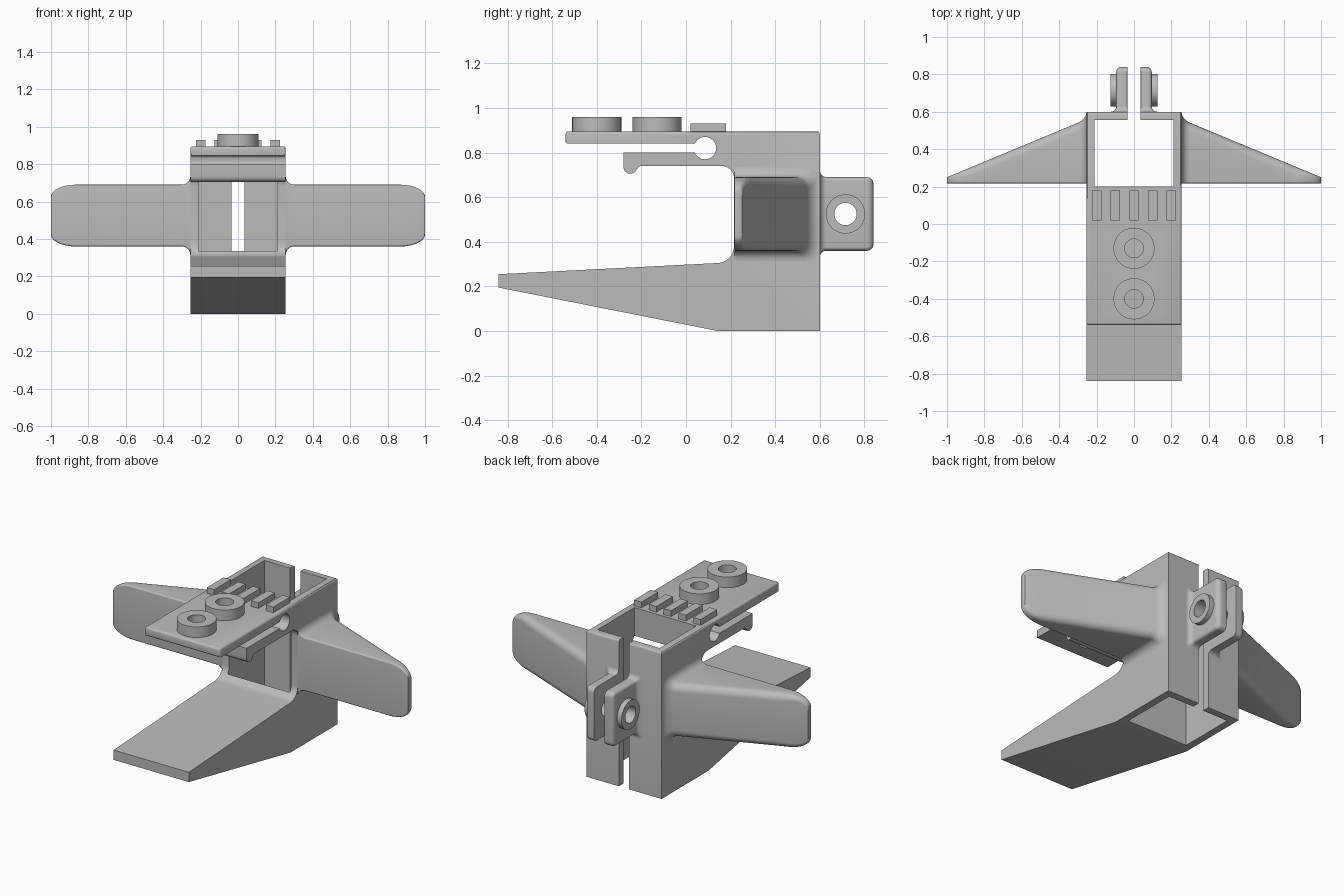
import bpy, bmesh
from math import sin, cos, pi, sqrt, radians
from mathutils import Matrix, Vector

if "Cube" in bpy.data.objects:
    bpy.data.objects.remove(bpy.data.objects["Cube"], do_unlink=True)

grey = bpy.data.materials.new("plain grey")
grey.use_nodes = True
grey.diffuse_color = (0.5, 0.5, 0.5, 1)
grey.node_tree.nodes["Principled BSDF"].inputs["Base Color"].default_value = (0.5, 0.5, 0.5, 1)


def make(name, bm):
    bmesh.ops.recalc_face_normals(bm, faces=bm.faces[:])
    mesh = bpy.data.meshes.new(name)
    bm.to_mesh(mesh)
    bm.free()
    mesh.materials.append(grey)
    ob = bpy.data.objects.new(name, mesh)
    bpy.context.collection.objects.link(ob)
    return ob


def box(name, lo, hi):
    bm = bmesh.new()
    lo, hi = Vector(lo), Vector(hi)
    bmesh.ops.create_cube(bm, size=1, matrix=Matrix.Translation((lo + hi) / 2) @ Matrix.Diagonal((*(hi - lo), 1)))
    return make(name, bm)


def cylinder(name, centre, radius, depth, axis="Z"):
    bm = bmesh.new()
    turn = Matrix.Rotation(pi / 2, 4, "Y") if axis == "X" else Matrix()
    bmesh.ops.create_cone(bm, cap_ends=True, segments=48, radius1=radius, radius2=radius,
                          depth=depth, matrix=Matrix.Translation(centre) @ turn)
    return make(name, bm)


def activate(ob):
    bpy.ops.object.select_all(action="DESELECT")
    ob.select_set(True)
    bpy.context.view_layer.objects.active = ob


def cut(targets, cutter):
    cutter.hide_render = True
    for ob in targets:
        mod = ob.modifiers.new("cut", "BOOLEAN")
        mod.operation, mod.solver, mod.object = "DIFFERENCE", "EXACT", cutter
        activate(ob)
        bpy.ops.object.modifier_apply(modifier=mod.name)
    bpy.data.objects.remove(cutter, do_unlink=True)


def arc(cy, cz, r, a0, a1, n=10):
    angles = [radians(a0 + (a1 - a0) * i / n) for i in range(n + 1)]
    return [(cy + r * cos(a), cz + r * sin(a)) for a in angles]


def rounded_section(u0, u1, h, r0, r1):
    """Rounded rectangle, with its own radius on each side."""
    return (arc(u0 + r0, -h + r0, r0, 180, 270, 6) + arc(u1 - r1, -h + r1, r1, 270, 360, 6)
            + arc(u1 - r1, h - r1, r1, 0, 90, 6) + arc(u0 + r0, h - r0, r0, 90, 180, 6))


def loft(name, stations, place):
    """Skin rounded sections; place maps (along, u, v) to a point."""
    bm = bmesh.new()
    rings = [[bm.verts.new(place(t, u, v)) for u, v in rounded_section(*s)] for t, *s in stations]
    for a, b in zip(rings, rings[1:]):
        for i in range(len(a)):
            j = (i + 1) % len(a)
            bm.faces.new((a[i], a[j], b[j], b[i]))
    bm.faces.new(rings[0])
    bm.faces.new(rings[-1])
    return make(name, bm)


HALF, TOP, PLATE = 0.255, 0.895, 0.84
MID = 0.525   # height of wing and clamp centres

# Body: side profile extruded across the width
profile = [(0.145, 0), (0.6, 0), (0.6, TOP), (-0.54, TOP), (-0.54, PLATE)]
profile += arc(0.085, 0.82, 0.05, 156.4, -156.4, 32)
profile += [(-0.28, 0.80)] + arc(-0.25, 0.735, 0.03, 180, 350)
profile += arc(-0.2, 0.72, 0.02, 180, 90, 5)
profile += arc(0.16, 0.685, 0.055, 90, 0) + arc(0.14, 0.38, 0.075, 0, -87)
profile += [(-0.84, 0.255), (-0.84, 0.195)]
bm = bmesh.new()
face = bm.faces.new([bm.verts.new((-HALF, y, z)) for y, z in profile])
extruded = bmesh.ops.extrude_face_region(bm, geom=[face])["geom"]
bmesh.ops.translate(bm, vec=(2 * HALF, 0, 0), verts=[g for g in extruded if isinstance(g, bmesh.types.BMVert)])
bmesh.ops.recalc_face_normals(bm, faces=bm.faces[:])
# Soften the rim of the top plate
rim = [e for e in bm.edges if all(v.co.z > TOP - 0.01 for v in e.verts)
       or all(v.co.y < -0.5 and v.co.z > 0.8 for v in e.verts)]
bmesh.ops.bevel(bm, geom=rim, offset=0.012, segments=3, profile=0.5, affect="EDGES")
body = make("body", bm)
cut([body], box("shaft_cutter", (-0.21, 0.2, -0.1), (0.21, 0.555, 1.1)))
cut([body], box("slit_cutter", (-0.035, 0.5, -0.1), (0.035, 0.7, 1.1)))

# Round pads with a hole through pad and plate
parts = [body]
for i, y in enumerate((-0.13, -0.40)):
    pad = cylinder(f"round_pad_{i + 1}", (0, y, 0.925), 0.11, 0.07)
    cut([pad, body], cylinder("pad_hole_cutter", (0, y, 0.925), 0.05, 0.2))
    parts.append(pad)

# Grip ribs
for i in range(5):
    x = -0.2 + 0.1 * i
    parts.append(box(f"grip_rib_{i + 1}", (x - 0.025, 0.02, TOP - 0.01), (x + 0.025, 0.18, 0.93)))


def root_fillet(start, size):
    """Positions and flare of a concave fillet leaving a wall."""
    for i in range(9):
        a = pi / 2 * i / 8
        yield start + size * (1 - cos(a)), size * (1 - sin(a))


# Wing sections from root to tip
wing = []
for x, flare in [(0.24, 0.045)] + list(root_fillet(HALF, 0.045)):
    back = 0.56 - 0.31 * (x - HALF) / (1 - HALF)
    wing.append((x, 0.217, back + flare * 0.75, 0.165 + flare, 0.01, 0.05))
for i in range(13):
    t = sin(pi / 2 * i / 12)
    x = 0.87 + 0.13 * t
    back = 0.56 - 0.31 * (x - HALF) / (1 - HALF)
    height = 0.165 - 0.065 * (1 - sqrt(max(0, 1 - t * t)))
    wing.append((x, 0.217, back, height, 0.01, min(0.05, 0.48 * (back - 0.217))))

# Clamp ear sections from root to end
ear = [(y, 0.035, 0.095 + f, 0.165 + f, 0.003, 0.018)
       for y, f in [(0.59, 0.03)] + list(root_fillet(0.6, 0.03))]
for i in range(9):
    a = pi / 2 * i / 8
    drop = 0.03 * (1 - cos(a))
    ear.append((0.81 + 0.03 * sin(a), 0.035, 0.095 - drop * 0.8, 0.165 - drop, 0.003, 0.018))

for side, s in (("left", 1), ("right", -1)):
    parts.append(loft(f"{side}_wing", wing, lambda t, u, v: (s * t, u, MID + v)))
    plate = loft(f"{side}_clamp_ear", ear, lambda t, u, v: (s * u, t, MID + v))
    boss = cylinder(f"{side}_clamp_boss", (s * 0.107, 0.715, MID), 0.088, 0.036, "X")
    cut([plate, boss], cylinder("bolt_hole_cutter", (s * 0.08, 0.715, MID), 0.05, 0.2, "X"))
    parts += [plate, boss]

for ob in parts:
    activate(ob)
    bpy.ops.object.shade_smooth_by_angle(angle=radians(30))
